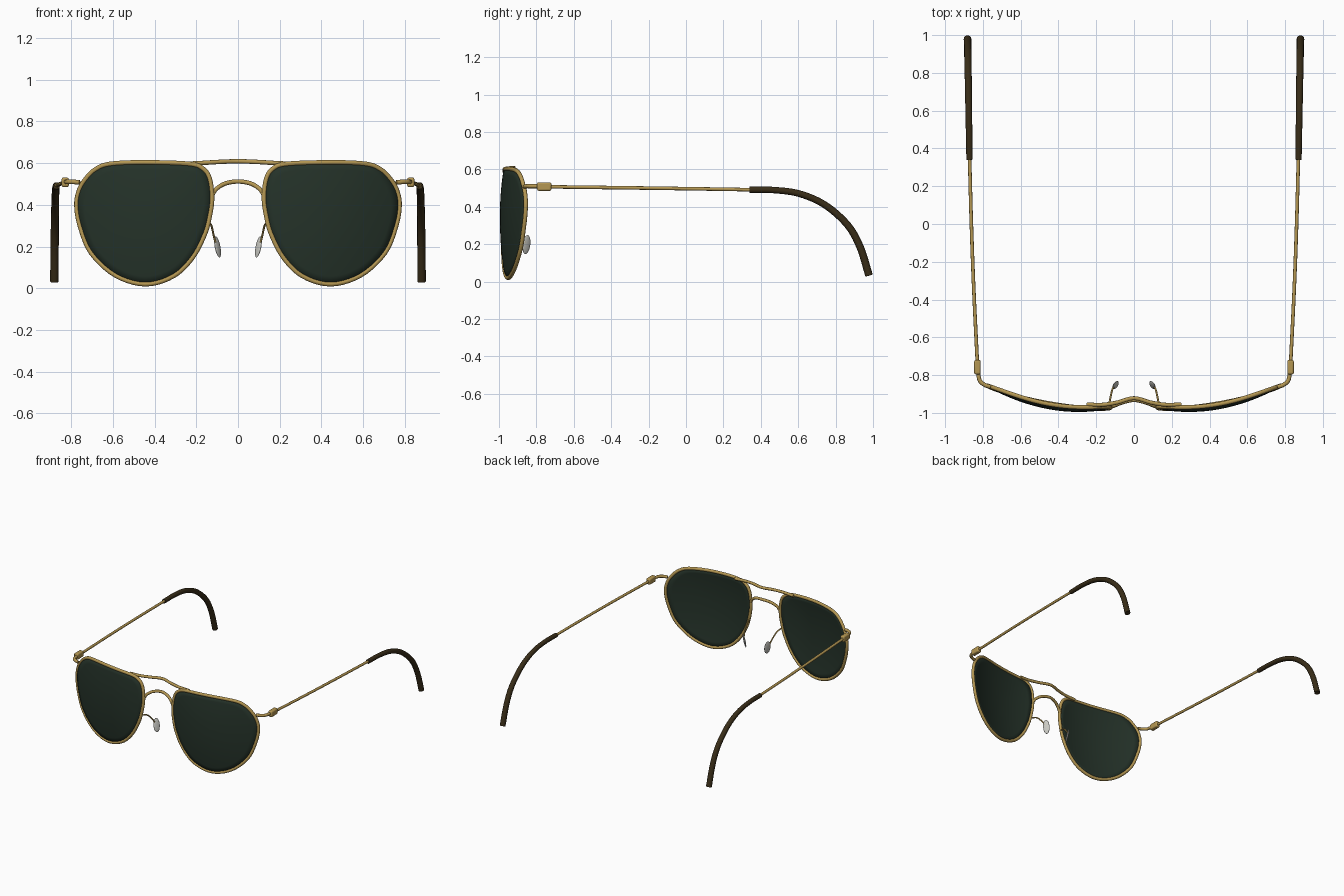
import bpy, bmesh, math
from mathutils import Vector

if "Cube" in bpy.data.objects:
    bpy.data.objects.remove(bpy.data.objects["Cube"])


def material(name, color):
    m = bpy.data.materials.new(name)
    m.diffuse_color = color
    m.use_nodes = True
    m.node_tree.nodes["Principled BSDF"].inputs["Base Color"].default_value = m.diffuse_color
    return m


GOLD = material("gold_metal", (0.46, 0.31, 0.085, 1))
TIP = material("dark_brown_acetate", (0.04, 0.026, 0.009, 1))
LENS = material("green_lens", (0.018, 0.032, 0.022, 0.92))
PAD = material("clear_pad", (0.6, 0.6, 0.56, 1))


def spline(pts, n=6, closed=False):
    """Catmull-Rom samples through the given points."""
    p = [Vector(q) for q in pts]
    p = [p[-1]] + p + p[:2] if closed else [2 * p[0] - p[1]] + p + [2 * p[-1] - p[-2]]
    out = []
    for a, b, c, d in zip(p, p[1:], p[2:], p[3:]):
        for i in range(n):
            t = i / n
            out.append(0.5 * (2 * b + (c - a) * t + (2 * a - 5 * b + 4 * c - d) * t * t
                              + (3 * b - a - 3 * c + d) * t ** 3))
    return out if closed else out + [p[-2]]


def finish(ob, mat, angle=40):
    bpy.ops.object.select_all(action='DESELECT')
    bpy.context.view_layer.objects.active = ob
    ob.select_set(True)
    if ob.type == 'CURVE':
        bpy.ops.object.convert(target='MESH')
        ob = bpy.context.object
    ob.data.materials.clear()
    ob.data.materials.append(mat)
    bpy.ops.object.shade_smooth_by_angle(angle=math.radians(angle))
    return ob


def wire(name, pts, r0, mat, r1=None, closed=False):
    """Round wire along a path, tapering from r0 to r1."""
    r1 = r0 if r1 is None else r1
    cu = bpy.data.curves.new(name, 'CURVE')
    cu.dimensions = '3D'
    cu.bevel_depth = 1
    cu.bevel_resolution = 4
    cu.use_fill_caps = True
    s = cu.splines.new('POLY')
    s.points.add(len(pts) - 1)
    for i, q in enumerate(pts):
        s.points[i].co = (*q, 1)
        s.points[i].radius = r0 + (r1 - r0) * i / (len(pts) - 1)
    s.use_cyclic_u = closed
    ob = bpy.data.objects.new(name, cu)
    bpy.context.collection.objects.link(ob)
    return finish(ob, mat)


def front_y(x, z):
    """Curved front surface shared by rims and lenses."""
    return -0.985 + 0.5 * (abs(x) - 0.27) ** 2 + 0.2 * (z - 0.33) ** 2


# outer edge of one rim, seen from the front
OUTLINE = [(.786, .40), (.772, .476), (.738, .533), (.69, .579), (.618, .606), (.45, .615),
           (.233, .606), (.161, .582), (.127, .533), (.114, .442), (.122, .36), (.147, .26),
           (.209, .14), (.305, .048), (.445, .008), (.594, .052), (.714, .163), (.769, .295)]
CENTRE = Vector((.445, .33, 0))
RIM_R = 0.0115
edge = []
for q in spline([(x, z, 0) for x, z in OUTLINE], 5, True):
    d = q - CENTRE
    edge.append(CENTRE + d * (1 - RIM_R / d.length))


def lens(name, s):
    bm = bmesh.new()
    rings, steps = [], 8
    for k in range(1, steps + 1):
        t = k / steps
        ring = []
        for e in edge:
            q = CENTRE + (e - CENTRE) * t
            ring.append(bm.verts.new((s * q.x, front_y(q.x, q.y) - 0.007 * (1 - t * t), q.y)))
        rings.append(ring)
    mid = bm.verts.new((s * CENTRE.x, front_y(CENTRE.x, CENTRE.y) - 0.007, CENTRE.y))
    n = len(edge)
    for i in range(n):
        j = (i + 1) % n
        bm.faces.new((mid, rings[0][i], rings[0][j]))
        for a, b in zip(rings, rings[1:]):
            bm.faces.new((a[i], b[i], b[j], a[j]))
    bmesh.ops.recalc_face_normals(bm, faces=bm.faces)
    me = bpy.data.meshes.new(name)
    bm.to_mesh(me)
    bm.free()
    ob = bpy.data.objects.new(name, me)
    bpy.context.collection.objects.link(ob)
    mod = ob.modifiers.new("thickness", 'SOLIDIFY')
    mod.thickness = 0.01
    mod.offset = 0
    finish(ob, LENS)


for s, side in ((-1, "left"), (1, "right")):
    def side_path(pts, n=6):
        return spline([(s * x, y, z) for x, y, z in pts], n)

    # rim and lens
    wire(side + "_rim", [(s * e.x, front_y(e.x, e.y), e.y) for e in edge], RIM_R, GOLD, closed=True)
    lens(side + "_lens", s)

    # end piece wrapping back to the hinge
    wire(side + "_end_piece", side_path([(.76, -.862, .508), (.79, -.852, .51), (.817, -.828, .51),
                                         (.828, -.77, .51)]), 0.011, GOLD)

    # hinge block
    bpy.ops.mesh.primitive_cube_add(size=1, location=(s * .829, -.758, .508))
    h = bpy.context.object
    h.name = side + "_hinge"
    h.scale = (.034, .076, .046)
    bpy.ops.object.transform_apply(location=False, rotation=False, scale=True)
    b = h.modifiers.new("bevel", 'BEVEL')
    b.width, b.segments = 0.009, 3
    finish(h, GOLD)

    # temple wire and ear tip
    wire(side + "_temple", side_path([(.829, -.74, .507), (.848, -.35, .502), (.861, 0, .497),
                                      (.871, .37, .491)]), 0.0095, GOLD)
    wire(side + "_ear_tip", side_path([(.871, .34, .491), (.873, .476, .489), (.875, .61, .469),
                                       (.877, .743, .41), (.879, .862, .305), (.880, .93, .187),
                                       (.881, .979, .032)]), 0.0165, TIP, 0.0205)

    # nose pad arm and pad
    wire(side + "_pad_arm", side_path([(.134, -.968, .31), (.126, -.925, .295), (.116, -.88, .25),
                                       (.106, -.857, .21)]), 0.005, GOLD)
    bpy.ops.mesh.primitive_uv_sphere_add(segments=20, ring_count=12, radius=1)
    p = bpy.context.object
    p.name = side + "_nose_pad"
    p.scale = (.007, .024, .052)
    p.rotation_euler = (0, s * math.radians(12), s * math.radians(32))
    p.location = (s * .098, -.853, .198)
    finish(p, PAD, 180)

# brow bar and arched bridge
wire("brow_bar", spline([(-.25, -.955, .597), (-.17, -.957, .601), (-.09, -.945, .606), (0, -.922, .609),
                         (.09, -.945, .606), (.17, -.957, .601), (.25, -.955, .597)]), 0.0105, GOLD)
wire("bridge", spline([(-.124, -.969, .445), (-.105, -.962, .475), (-.062, -.945, .502), (0, -.932, .512),
                       (.062, -.945, .502), (.105, -.962, .475), (.124, -.969, .445)]), 0.0105, GOLD)
